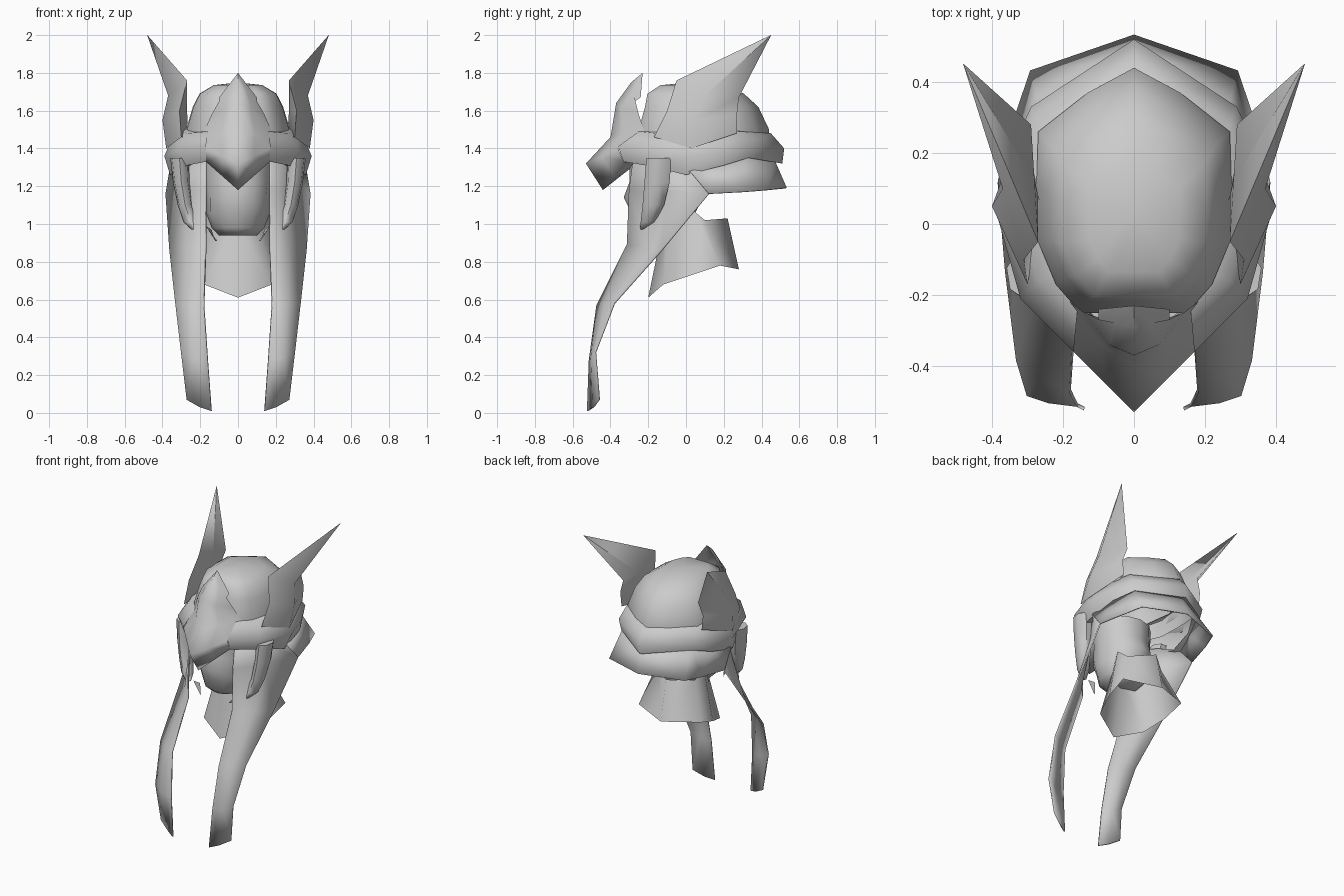
import bpy, bmesh, math
from mathutils import Vector

cube = bpy.data.objects.get("Cube")
if cube:
    bpy.data.objects.remove(cube, do_unlink=True)

grey = bpy.data.materials.new("plain grey")
grey.use_nodes = True
tone = (0.6, 0.6, 0.6, 1)
grey.diffuse_color = tone
grey.node_tree.nodes["Principled BSDF"].inputs["Base Color"].default_value = tone

UNIT = 0.01  # coordinates below are in hundredths


def finish(bm, name, mirror, angle, thickness):
    """Mirror, weld and shade a mesh, then add it to the scene."""
    if mirror:
        copy = bmesh.ops.duplicate(bm, geom=bm.verts[:] + bm.edges[:] + bm.faces[:])
        for item in copy["geom"]:
            if isinstance(item, bmesh.types.BMVert):
                item.co.x = -item.co.x
    bmesh.ops.remove_doubles(bm, verts=bm.verts[:], dist=0.0005)
    bmesh.ops.recalc_face_normals(bm, faces=bm.faces[:])
    mesh = bpy.data.meshes.new(name)
    bm.to_mesh(mesh)
    bm.free()
    mesh.materials.append(grey)
    obj = bpy.data.objects.new(name, mesh)
    bpy.context.collection.objects.link(obj)
    if thickness:
        solid = obj.modifiers.new("Thickness", "SOLIDIFY")
        solid.thickness = thickness
        solid.offset = 0
    bpy.ops.object.select_all(action="DESELECT")
    obj.select_set(True)
    bpy.context.view_layer.objects.active = obj
    bpy.ops.object.shade_smooth_by_angle(angle=math.radians(angle))


def surface(name, rows, closed=False, mirror=True, angle=60, thickness=0):
    """Skin a grid of points; closed rows become rings with capped ends."""
    bm = bmesh.new()
    grid = [[bm.verts.new(Vector(p) * UNIT) for p in row] for row in rows]
    for low, high in zip(grid, grid[1:]):
        count = len(low)
        for i in range(count if closed else count - 1):
            j = (i + 1) % count
            bm.faces.new((low[i], low[j], high[j], high[i]))
    if closed:
        bm.faces.new(grid[0])
        bm.faces.new(grid[-1])
    finish(bm, name, mirror, angle, thickness)


def ring(x, y, z, rx, ry, sides):
    """Points of a level ellipse."""
    turns = [2 * math.pi * i / sides for i in range(sides)]
    return [(x + rx * math.sin(t), y - ry * math.cos(t), z) for t in turns]


# Boxy skull cap: half outline shrinking and shifting forward as it rises
cap_outline = [(0, -33), (15, -33), (22, -25), (27, -13), (27.5, 2), (27, 18), (13, 29), (0, 36)]
cap_levels = [(138, 8, 1), (150, 8, 1), (162, 7, 0.87), (169, 4, 0.74),
              (173.5, 2, 0.47), (175, 2, 0)]
surface("skull_cap", [[(x * s, y * s + shift, z) for x, y in cap_outline]
                      for z, shift, s in cap_levels])

# Brow band: lower edge, ridge and upper edge, from the brow to the back
band = [
    [(17, -33, 133), (17, -36, 141), (16, -25, 149)],
    [(27, -21, 131), (32, -21, 139), (27, -16, 148)],
    [(36, 0, 126), (39, 4, 136), (33, 3, 150)],
    [(34, 20, 131), (35, 20, 138), (29, 20, 149)],
    [(27, 33, 135), (29, 33, 142), (27, 28, 149)],
    [(0, 51, 132), (0, 52, 140), (0, 45, 148)],
]
for station in band:
    # turn both edges inwards so that no gap shows against the cap
    (x, y, z), (u, v, w) = station[0], station[-1]
    station.insert(0, (x * 0.88, y * 0.88, z + 1))
    station.append((u * 0.8, v * 0.85, w + 1))
surface("brow_band", band, angle=75)

# Pointed forehead plate with a beak over the face
plate_ridge = [(0, -23, 180), (0, -29, 175), (0, -37, 164), (0, -40, 146),
               (0, -53, 132), (0, -44, 118), (0, -30, 129)]
plate_edge = [(10, -24, 167), (10, -27, 165), (14, -25, 158), (18, -22, 149),
              (17, -36, 140), (17, -33, 133), (15, -27, 134)]
plate_mid = [tuple((a + b) / 2 for a, b in zip(p, q)) for p, q in zip(plate_ridge, plate_edge)]
for i in (2, 3):
    x, y, z = plate_mid[i]
    plate_mid[i] = (x, y - 3, z)
surface("forehead_plate", [plate_ridge, plate_mid, plate_edge], angle=85)

# Swept wing horns: front, outer, back and inner corner of each section
tip = (48, 45, 200)
wing = [
    [(30, -17, 146), (38, 3, 140), (31, 27, 148), (26, 5, 145)],
    [(31, -10, 160), (40, 5, 155), (32, 27, 158), (27, 8, 160)],
    [(27, -5, 176), (37, 10, 168), (29, 28, 167), (28, 12, 166)],
    [tuple(a + 0.1 * b for a, b in zip(tip, shift))
     for shift in ((0, -1, 0), (1, 0, 0), (0, 1, 0), (-1, 0, 0))],
]
surface("wing_horns", wing, closed=True, angle=100)

# Flared guard at the back of the neck
guard_top = [(0, 46, 135), (26, 31, 137), (32, 16, 132), (36, 2, 128)]
guard_rim = [(0, 53, 119), (29, 43, 118), (33, 31, 117), (38, 12, 116)]
surface("neck_guard", [guard_top, guard_rim], thickness=0.008)

# Long side flaps: front edge, middle and rear edge, from the band down
flap = [
    [(17, -28, 133), (27, -9, 131), (36, 2, 128)],
    [(17, -30, 118), (28, -9, 117), (38, 12, 116)],
    [(17, -31, 89), (27, -20, 88), (36, -13, 86)],
    [(18, -47, 57), (26, -43, 57), (33, -38, 58)],
    [(16, -51, 28), (24, -50, 29), (30, -48, 32)],
    [(14, -52, 1), (20, -49, 3), (27, -46, 7)],
]
surface("side_flaps", flap, thickness=0.01)

# Curved tusks hanging at the temples
tusk_path = [(31, -14, 135, 5, 7), (30, -15, 122, 4.5, 7), (28, -17, 110, 4, 6),
             (25, -20, 101, 4, 4), (22.5, -23, 97, 2, 1.5)]
surface("temple_tusks", [ring(x, y, z, rx, ry, 7) for x, y, z, rx, ry in tusk_path],
        closed=True)

# Face under the helmet
face_levels = [(136, 19, 18), (122, 18, 18), (114, 17, 21), (106, 17, 17),
               (98, 14, 16), (94, 10, 11)]
surface("face", [ring(0, -12, z, rx, ry, 12) for z, rx, ry in face_levels],
        closed=True, mirror=False)

# Small jaw points
surface("jaw_points", [[(17, -25, 99), (14, -22, 97)], [(11, -26, 91), (12, -24, 91)]])

# Open collar around the neck, with a crease down the back
collar_top = [(0, -12, 100), (10, -9, 101), (17, 4, 107), (14, 10, 102), (0, 22, 103)]
collar_rim = [(0, -20, 61), (18, -12, 68), (23, 3, 73), (24, 18, 78), (0, 28, 76)]
surface("neck_collar", [collar_top, collar_rim], angle=80)
